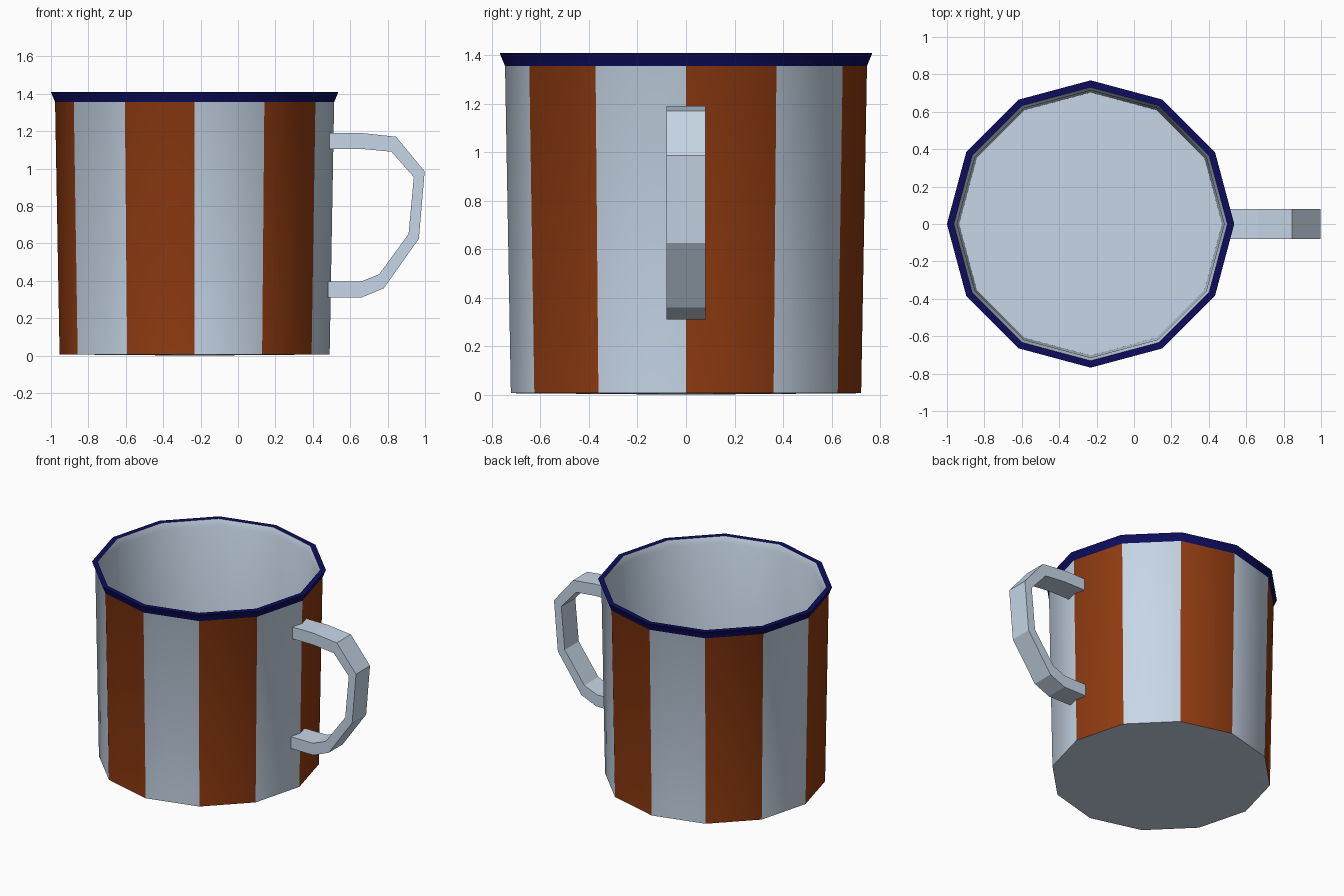
import bpy, bmesh, math

if "Cube" in bpy.data.objects:
    bpy.data.objects.remove(bpy.data.objects["Cube"])

CX, SIDES = -0.232, 12


def material(name, rgb):
    m = bpy.data.materials.new(name)
    m.diffuse_color = (*rgb, 1)
    m.use_nodes = True
    m.node_tree.nodes["Principled BSDF"].inputs["Base Color"].default_value = m.diffuse_color
    return m


WHITE = material("pale_enamel", (0.60, 0.71, 0.84))
BROWN = material("rust_brown", (0.28, 0.044, 0.0055))
NAVY = material("navy_rim", (0.004, 0.004, 0.11))


def finish(name, bm, mats):
    bmesh.ops.recalc_face_normals(bm, faces=bm.faces)
    me = bpy.data.meshes.new(name)
    bm.to_mesh(me)
    bm.free()
    for m in mats:
        me.materials.append(m)
    ob = bpy.data.objects.new(name, me)
    bpy.context.collection.objects.link(ob)
    return ob


# Cup: lathed profile (radius, height), from bottom centre up, over the rim and down inside
profile = [(0, 0), (0.722, 0.006), (0.746, 1.355), (0.768, 1.408),
           (0.731, 1.408), (0.714, 1.365), (0.703, 0.03), (0, 0.03)]
bm = bmesh.new()
rings = []
for r, z in profile:
    if r == 0:
        rings.append([bm.verts.new((CX, 0, z))] * SIDES)
    else:
        rings.append([bm.verts.new((CX + r * math.cos(math.tau * k / SIDES),
                                    r * math.sin(math.tau * k / SIDES), z))
                      for k in range(SIDES)])
for i in range(len(rings) - 1):
    for k in range(SIDES):
        j = (k + 1) % SIDES
        quad = [rings[i][k], rings[i][j], rings[i + 1][j], rings[i + 1][k]]
        f = bm.faces.new(list(dict.fromkeys(quad)))
        if i == 1 and k % 2 == 0:      # every other outer side is a stripe
            f.material_index = 1
        elif i in (2, 3):              # flared lip
            f.material_index = 2
cup = finish("cup", bm, [WHITE, BROWN, NAVY])
bpy.context.view_layer.objects.active = cup
cup.select_set(True)
bpy.ops.object.shade_smooth_by_angle(angle=math.radians(35))

# Handle: rectangular bar following matching outer and inner paths (x, z)
outer = [(0.49, 1.19), (0.66, 1.19), (0.845, 1.17), (0.998, 0.985),
         (0.967, 0.625), (0.78, 0.36), (0.66, 0.31), (0.48, 0.31)]
inner = [(0.49, 1.105), (0.66, 1.105), (0.82, 1.09), (0.94, 0.955),
         (0.912, 0.65), (0.755, 0.435), (0.655, 0.395), (0.48, 0.395)]
W = 0.08
bm = bmesh.new()
loops = [[bm.verts.new(p) for p in ((a[0], -W, a[1]), (a[0], W, a[1]),
                                    (b[0], W, b[1]), (b[0], -W, b[1]))]
         for a, b in zip(outer, inner)]
for p, q in zip(loops, loops[1:]):
    for k in range(4):
        j = (k + 1) % 4
        bm.faces.new((p[k], p[j], q[j], q[k]))
bm.faces.new(loops[0])
bm.faces.new(loops[-1])
finish("handle", bm, [WHITE])
